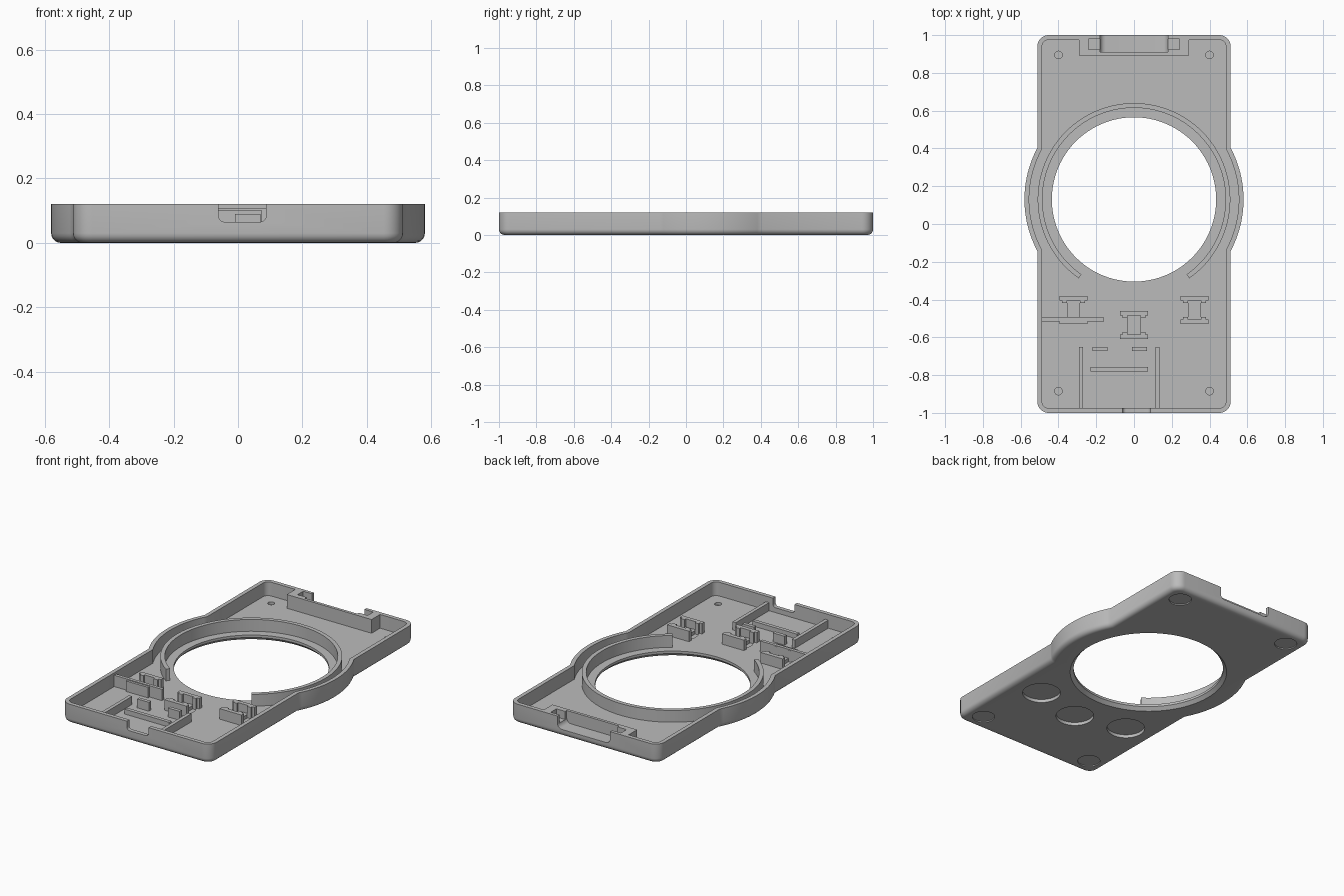
import bpy, bmesh
from math import sin, cos, pi, radians, acos

if "Cube" in bpy.data.objects:
    bpy.data.objects.remove(bpy.data.objects["Cube"], do_unlink=True)

grey = bpy.data.materials.new("light grey plastic")
grey.use_nodes = True
grey.diffuse_color = (0.5, 0.5, 0.5, 1)
grey.node_tree.nodes["Principled BSDF"].inputs["Base Color"].default_value = grey.diffuse_color

HEIGHT, FLOOR, WALL = 0.12, 0.035, 0.025
RING_Y = 0.13


def finish(name, bm):
    bmesh.ops.recalc_face_normals(bm, faces=bm.faces)
    mesh = bpy.data.meshes.new(name)
    bm.to_mesh(mesh)
    bm.free()
    mesh.materials.append(grey)
    ob = bpy.data.objects.new(name, mesh)
    bpy.context.collection.objects.link(ob)
    return ob


def box(name, x0, x1, y0, y1, z0, z1, round_y=0):
    bm = bmesh.new()
    bmesh.ops.create_cube(bm, size=1)
    for v in bm.verts:
        v.co = [a + (c + 0.5) * (b - a) for c, a, b in
                zip(v.co, (x0, y0, z0), (x1, y1, z1))]
    if round_y:
        edges = [e for e in bm.edges
                 if abs(e.verts[0].co.y - e.verts[1].co.y) > 1e-4
                 and e.verts[0].co.z < (z0 + z1) / 2]
        bmesh.ops.bevel(bm, geom=edges, offset=round_y, segments=5,
                        profile=0.5, affect='EDGES')
    return finish(name, bm)


def disc(name, x, y, z0, z1, r0, r1=None, sides=48):
    bm = bmesh.new()
    bmesh.ops.create_cone(bm, cap_ends=True, segments=sides, radius1=r0,
                          radius2=r1 or r0, depth=z1 - z0)
    bmesh.ops.translate(bm, verts=bm.verts, vec=(x, y, (z0 + z1) / 2))
    return finish(name, bm)


def combine(target, other, operation='DIFFERENCE'):
    other.hide_render = True
    mod = target.modifiers.new("combine", 'BOOLEAN')
    mod.operation, mod.object, mod.solver = operation, other, 'EXACT'
    bpy.context.view_layer.objects.active = target
    bpy.ops.object.modifier_apply(modifier=mod.name)
    bpy.data.objects.remove(other, do_unlink=True)


def outline(inset):
    # Rounded rectangle with a round bulge on each side
    half, end, bulge = 0.512 - inset, 1 - inset, 0.58 - inset
    corner = 0.06 - inset
    reach = acos(half / bulge)
    pts = []

    def arc(cx, cy, r, a0, a1, n):
        for i in range(n + 1):
            a = a0 + (a1 - a0) * i / n
            pts.append((cx + r * cos(a), cy + r * sin(a)))

    cx, cy = half - corner, end - corner
    arc(0, RING_Y, bulge, -reach, reach, 24)
    arc(cx, cy, corner, 0, pi / 2, 8)
    arc(-cx, cy, corner, pi / 2, pi, 8)
    arc(0, RING_Y, bulge, pi - reach, pi + reach, 24)
    arc(-cx, -cy, corner, pi, 1.5 * pi, 8)
    arc(cx, -cy, corner, 1.5 * pi, 2 * pi, 8)
    return pts


# Tray shell: lofted outlines with a rounded lower edge
bm = bmesh.new()
fillet = 0.03
levels = [(fillet * (1 - sin(t * pi / 10)), fillet * (1 - cos(t * pi / 10)))
          for t in range(6)]
levels += [(0, HEIGHT), (WALL, HEIGHT), (WALL, FLOOR)]
loops = [[bm.verts.new((x, y, z)) for x, y in outline(d)] for d, z in levels]
for low, high in zip(loops, loops[1:]):
    for i in range(len(low)):
        j = (i + 1) % len(low)
        bm.faces.new((low[i], low[j], high[j], high[i]))
bm.faces.new(loops[0])
bm.faces.new(loops[-1])
tray = finish("tray", bm)

# Strap bar housing in the back wall
combine(tray, box("housing", -0.29, 0.29, 0.892, 0.985, 0.02, HEIGHT), 'UNION')
combine(tray, box("strap_notch", -0.18, 0.18, 0.91, 1.1, 0.045, 0.2, 0.03))
combine(tray, box("pin_slot", -0.24, 0.24, 0.925, 0.98, 0.07, 0.2))

# Large opening with a chamfered lower rim
combine(tray, disc("opening", 0, RING_Y, -0.1, 0.1, 0.435, sides=96))
combine(tray, disc("chamfer", 0, RING_Y, -0.01, 0.02, 0.465, 0.435, sides=96))

# Port notch in the front wall
combine(tray, box("port_notch", -0.06, 0.087, -1.1, -0.95, 0.065, 0.2, 0.018))

# Corner screw holes and shallow foot recesses
for x in (-0.4, 0.4):
    for y in (-0.885, 0.895):
        combine(tray, disc("screw_hole", x, y, 0.018, 0.1, 0.02, sides=24))
        combine(tray, disc("foot_recess", x, y, -0.1, 0.007, 0.065))

# Button recesses, under and over a thin membrane
buttons = {"right": (-0.32, -0.455), "middle": (0, -0.535), "left": (0.32, -0.455)}
for x, y in buttons.values():
    combine(tray, disc("button_recess", x, y, -0.1, 0.02, 0.11))
    combine(tray, disc("button_well", x, y, 0.028, 0.1, 0.07))

# Locating ring, open toward the front
bm = bmesh.new()
steps, gap = 90, radians(35)
sections = []
for i in range(steps + 1):
    a = -pi / 2 + gap + (2 * pi - 2 * gap) * i / steps
    sections.append([bm.verts.new((r * cos(a), RING_Y + r * sin(a), z))
                     for r, z in ((0.485, 0.03), (0.51, 0.03),
                                  (0.51, 0.108), (0.485, 0.108))])
for s, t in zip(sections, sections[1:]):
    for k in range(4):
        n = (k + 1) % 4
        bm.faces.new((s[k], s[n], t[n], t[k]))
bm.faces.new(sections[0])
bm.faces.new(sections[-1])
ring = finish("locating_ring", bm)

# Switch holders: two end plates with inner lugs and a low pad
BASE = 0.03
for side, (x, y) in buttons.items():
    for end, s in (("front", -1), ("back", 1)):
        a, b, c = sorted((y + s * 0.05, y + s * 0.075))+[y + s * 0.038]
        box(f"{side}_switch_{end}_plate", x - 0.075, x + 0.075, a, b, BASE, 0.1)
        lug = sorted((y + s * 0.055, c))
        for hand, m in (("right", -1), ("left", 1)):
            xs = sorted((x + m * 0.035, x + m * 0.06))
            box(f"{side}_switch_{end}_{hand}_lug", *xs, *lug, BASE, 0.1)
    box(f"{side}_switch_pad", x - 0.035, x + 0.035, y - 0.052, y + 0.052, 0.026, 0.05)

# Long divider beside the right switch
box("divider_plate", -0.49, -0.16, -0.515, -0.495, BASE, 0.105)

# Circuit board bay
for side, x in (("right", -0.28), ("left", 0.125)):
    box(f"{side}_board_rail", x - 0.011, x + 0.011, -0.98, -0.65, BASE, 0.085)
for side, x in (("right", -0.18), ("left", 0.03)):
    box(f"{side}_board_stop", x - 0.04, x + 0.04, -0.672, -0.65, BASE, 0.09)
box("board_support", -0.23, 0.075, -0.78, -0.757, BASE, 0.065)

# Smooth the curved parts, keeping edges crisp
bpy.ops.object.select_all(action='DESELECT')
for ob in (tray, ring):
    ob.select_set(True)
bpy.context.view_layer.objects.active = tray
bpy.ops.object.shade_smooth_by_angle(angle=radians(30))
